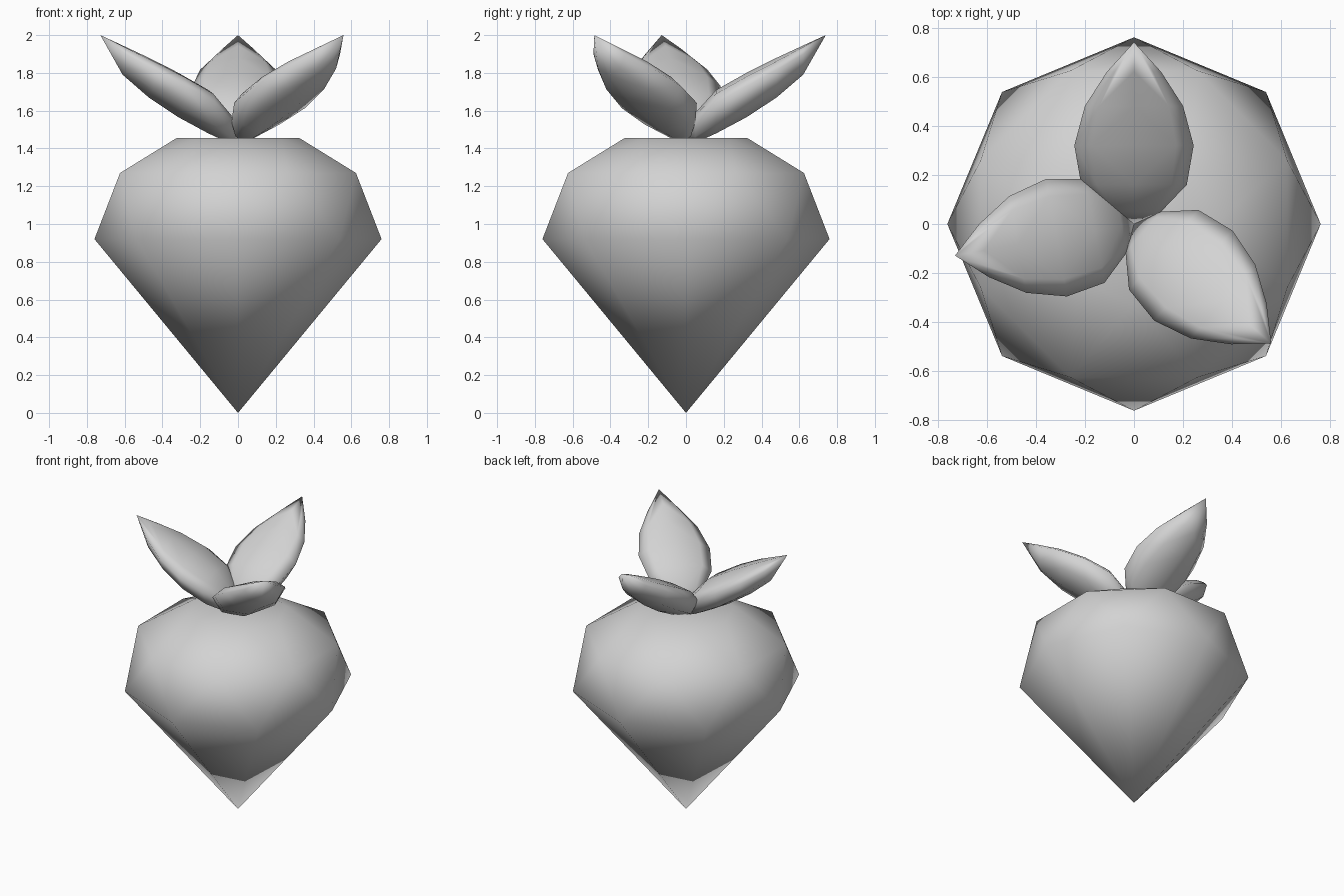
import bpy
import bmesh
from math import cos, sin, pi, radians
from mathutils import Matrix

cube = bpy.data.objects.get("Cube")
if cube:
    bpy.data.objects.remove(cube, do_unlink=True)

# One plain grey for everything
grey = bpy.data.materials.new("plain_grey")
grey.use_nodes = True
COLOUR = (0.65, 0.65, 0.65, 1)
grey.diffuse_color = COLOUR
grey.node_tree.nodes["Principled BSDF"].inputs["Base Color"].default_value = COLOUR

SIDES = 8


def wrap_points(name, points):
    """Wrap points in a smooth-shaded convex skin."""
    bm = bmesh.new()
    for point in points:
        bm.verts.new(point)
    hull = bmesh.ops.convex_hull(bm, input=bm.verts[:])
    inside = [v for v in hull["geom_interior"] if isinstance(v, bmesh.types.BMVert)]
    bmesh.ops.delete(bm, geom=inside, context="VERTS")
    bmesh.ops.recalc_face_normals(bm, faces=bm.faces[:])
    for face in bm.faces:
        face.smooth = True
    mesh = bpy.data.meshes.new(name)
    bm.to_mesh(mesh)
    bm.free()
    mesh.materials.append(grey)
    obj = bpy.data.objects.new(name, mesh)
    bpy.context.collection.objects.link(obj)
    return obj


# Root body: gem shape, pointed below, flat on top, middle ring turned half a step
def body_ring(radius, z, turn):
    return [(radius * cos(2 * pi * (i + turn) / SIDES),
             radius * sin(2 * pi * (i + turn) / SIDES), z) for i in range(SIDES)]


body_points = [(0, 0, 0)]
for ring in ((0.76, 0.92, 0), (0.676, 1.27, 0.5), (0.325, 1.455, 0)):
    body_points += body_ring(*ring)
wrap_points("root_body", body_points)


# Leaves: lens-shaped sections along an outward, rising line
def leaf_ring(out, half_width, z_low, z_high):
    z_side = z_low + 0.7 * (z_high - z_low)
    ring = []
    for i in range(SIDES):
        angle = 2 * pi * i / SIDES
        height = (z_high - z_side) if sin(angle) > 0 else (z_side - z_low)
        ring.append((out, half_width * cos(angle), z_side + height * sin(angle)))
    return ring


LEAF_SECTIONS = (
    (0.05, 0.11, 1.43, 1.59),
    (0.16, 0.215, 1.48, 1.71),
    (0.32, 0.243, 1.565, 1.80),
    (0.48, 0.20, 1.67, 1.88),
    (0.62, 0.11, 1.79, 1.945),
)
leaf_points = [(0, 0, 1.46), (0.74, 0, 2.0)]
for section in LEAF_SECTIONS:
    leaf_points += leaf_ring(*section)
for name, heading in (("back_leaf", 90), ("right_leaf", 190), ("front_left_leaf", -41)):
    leaf = wrap_points(name, leaf_points)
    leaf.data.transform(Matrix.Rotation(radians(heading), 4, "Z"))
